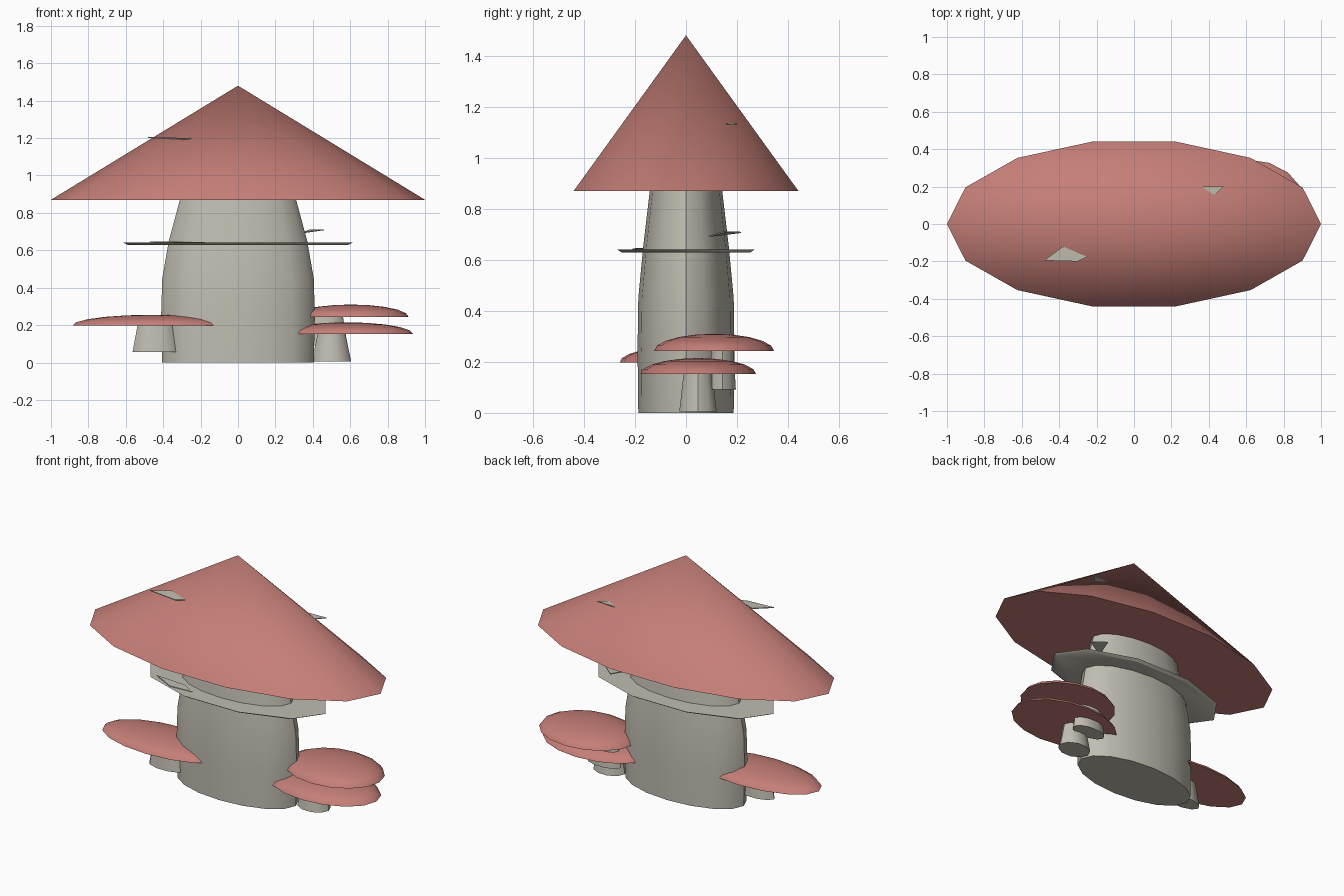
import bpy, bmesh, math

if "Cube" in bpy.data.objects:
    bpy.data.objects.remove(bpy.data.objects["Cube"])


def material(name, rgb):
    m = bpy.data.materials.new(name)
    m.diffuse_color = (*rgb, 1)
    m.use_nodes = True
    m.node_tree.nodes["Principled BSDF"].inputs["Base Color"].default_value = m.diffuse_color
    return m


RED = material("dusty_red", (0.56, 0.21, 0.185))
BEIGE = material("warm_beige", (0.53, 0.51, 0.44))


def finish(name, bm, mat, angle):
    bmesh.ops.recalc_face_normals(bm, faces=bm.faces)
    me = bpy.data.meshes.new(name)
    bm.to_mesh(me)
    bm.free()
    ob = bpy.data.objects.new(name, me)
    bpy.context.collection.objects.link(ob)
    me.materials.append(mat)
    bpy.ops.object.select_all(action='DESELECT')
    bpy.context.view_layer.objects.active = ob
    ob.select_set(True)
    bpy.ops.object.shade_smooth_by_angle(angle=math.radians(angle))
    return ob


def loft(name, center, rings, sides, mat, tip=None, angle=40):
    """Stack elliptical rings (rx, ry, z), closed below and by a lid or tip above."""
    cx, cy = center
    bm = bmesh.new()
    loops = []
    for rx, ry, z in rings:
        loops.append([bm.verts.new((cx + rx * math.cos(2 * math.pi * i / sides),
                                    cy + ry * math.sin(2 * math.pi * i / sides), z))
                      for i in range(sides)])
    for a, b in zip(loops, loops[1:]):
        for i in range(sides):
            j = (i + 1) % sides
            bm.faces.new((a[i], a[j], b[j], b[i]))
    bm.faces.new(loops[0][::-1])
    if tip is None:
        bm.faces.new(loops[-1])
    else:
        t = bm.verts.new((cx, cy, tip))
        for i in range(sides):
            bm.faces.new((loops[-1][i], loops[-1][(i + 1) % sides], t))
    return finish(name, bm, mat, angle)


def dome(name, center, rx, ry, z0, z1):
    """Flat-bottomed squashed half sphere."""
    rings = []
    for k in range(5):
        t = math.radians(18 * k)
        rings.append((rx * math.cos(t), ry * math.cos(t), z0 + (z1 - z0) * math.sin(t)))
    return loft(name, center, rings, 16, RED, tip=z1, angle=50)


def flake(name, points):
    """Thin sliver from a few corner points."""
    bm = bmesh.new()
    top = [bm.verts.new(p) for p in points]
    low = [bm.verts.new((x, y, z - 0.005)) for x, y, z in points]
    n = len(points)
    bm.faces.new(top)
    bm.faces.new(low[::-1])
    for i in range(n):
        j = (i + 1) % n
        bm.faces.new((low[i], low[j], top[j], top[i]))
    return finish(name, bm, BEIGE, 30)


# Large mushroom: bulging stem, collar and conical cap
loft("main_stem", (0, 0), [(0.405, 0.187, 0), (0.411, 0.19, 0.25), (0.405, 0.187, 0.45),
                           (0.37, 0.168, 0.65), (0.308, 0.141, 0.88)], 16, BEIGE)
loft("stem_collar", (0, 0), [(0.59, 0.265, 0.629), (0.615, 0.284, 0.641)], 10, BEIGE, angle=30)
loft("main_cap", (0, 0), [(1.0, 0.452, 0.87)], 14, RED, tip=1.48, angle=60)

# Small side mushrooms: cap centre, radii, heights
dome("left_cap", (-0.463, -0.065), 0.423, 0.195, 0.197, 0.255)
dome("lower_right_cap", (0.577, 0.048), 0.36, 0.227, 0.152, 0.215)
dome("upper_right_cap", (0.603, 0.11), 0.31, 0.235, 0.243, 0.31)

# Their tapered stalks
loft("left_stalk", (-0.44, -0.08), [(0.124, 0.056, 0.055), (0.095, 0.043, 0.21)], 10, BEIGE)
loft("lower_right_stalk", (0.5, 0.047), [(0.105, 0.077, 0.005), (0.072, 0.058, 0.165)], 10, BEIGE)
loft("upper_right_stalk", (0.47, 0.143), [(0.115, 0.055, 0.092), (0.09, 0.045, 0.255)], 10, BEIGE)

# Loose flakes around the cap and collar
flake("cap_flake_front", [(-0.48, -0.195, 1.205), (-0.30, -0.20, 1.195), (-0.25, -0.175, 1.2),
                          (-0.38, -0.12, 1.2)])
flake("cap_flake_back", [(0.36, 0.20, 1.135), (0.43, 0.155, 1.135), (0.48, 0.20, 1.137)])
flake("collar_flake_back", [(0.34, 0.09, 0.695), (0.46, 0.15, 0.712), (0.38, 0.215, 0.71)])
flake("collar_flake_front", [(-0.47, -0.14, 0.648), (-0.33, -0.21, 0.645), (-0.18, -0.2, 0.644),
                             (-0.27, -0.15, 0.646)])
